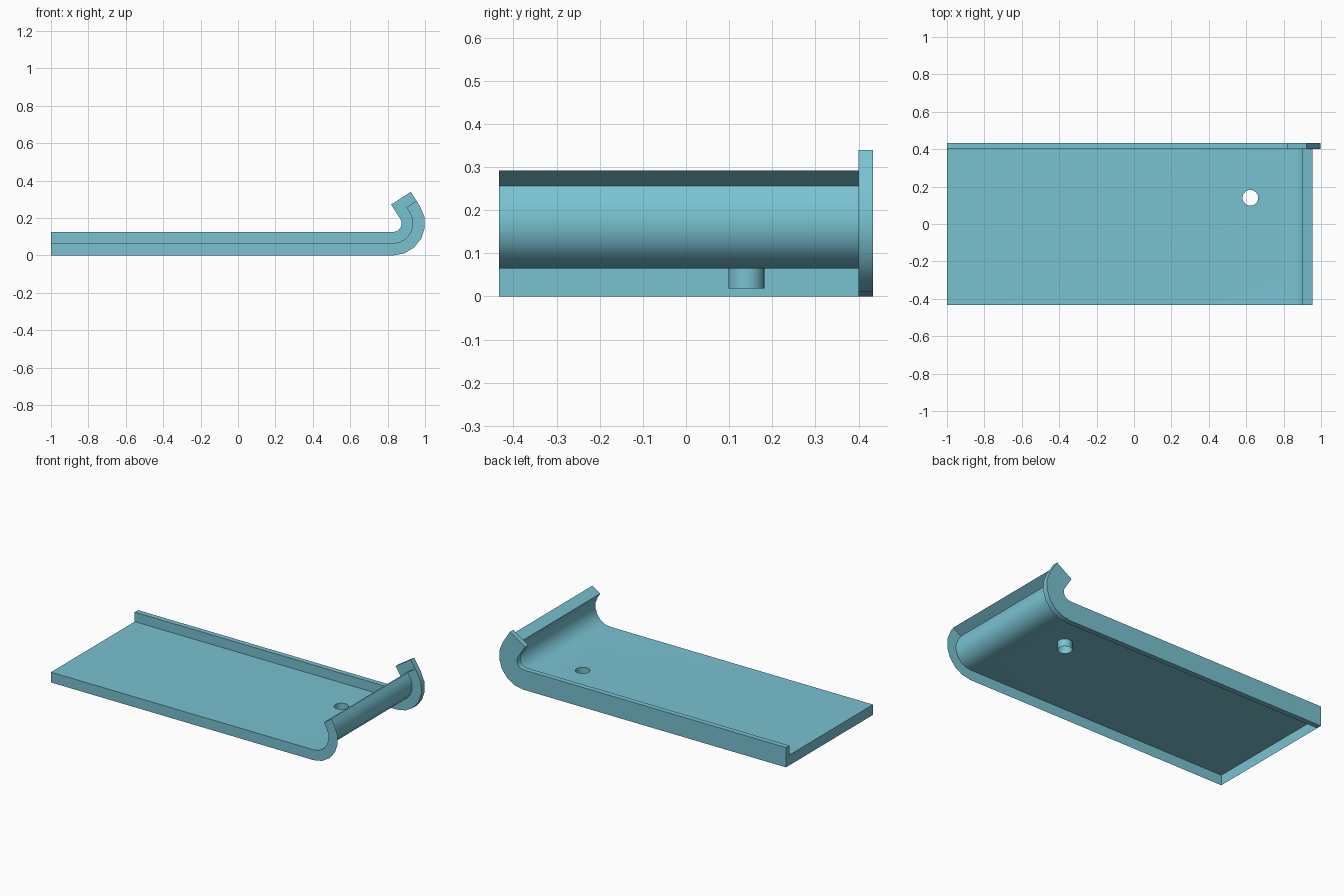
import bpy, bmesh, math
from mathutils import Vector

if "Cube" in bpy.data.objects:
    bpy.data.objects.remove(bpy.data.objects["Cube"])

Y0, Y1, Y2 = -0.433, 0.4, 0.433          # front edge, lip inner face, lip outer face
CX, R = 0.829, 0.171                     # bend centre x, outer bend radius (centre z = R)
BEND, SEGS = math.radians(123), 6
SHEET, LIP = 0.065, 0.125                # heights above the base
HOLE, HR, HN = (0.622, 0.14), 0.042, 24

mat = bpy.data.materials.new("teal")
mat.diffuse_color = (0.19, 0.54, 0.64, 1)
mat.use_nodes = True
mat.node_tree.nodes["Principled BSDF"].inputs["Base Color"].default_value = mat.diffuse_color


def profile(depth, tail, start=True):
    """Points (x, z) of the hooked outline, offset inward by depth."""
    r = R - depth
    pts = [(-1.0, depth)] if start else []
    for i in range(SEGS + 1):
        a = BEND * i / SEGS
        pts.append((CX + r * math.sin(a), R - r * math.cos(a)))
    x, z = pts[-1]
    pts.append((x + tail * math.cos(BEND), z + tail * math.sin(BEND)))
    return pts


def finish(bm, name, recalc=False):
    bmesh.ops.remove_doubles(bm, verts=bm.verts, dist=1e-5)
    if recalc:
        bmesh.ops.recalc_face_normals(bm, faces=bm.faces)
    me = bpy.data.meshes.new(name)
    bm.to_mesh(me)
    bm.free()
    me.materials.append(mat)
    ob = bpy.data.objects.new(name, me)
    bpy.context.collection.objects.link(ob)
    bpy.ops.object.select_all(action='DESELECT')
    ob.select_set(True)
    bpy.context.view_layer.objects.active = ob
    bpy.ops.object.shade_smooth_by_angle(angle=math.radians(35))


def quad(bm, *co):
    return bm.faces.new([bm.verts.new(c) for c in co])


def loft(bm, pa, ya, pb, yb):
    """Strip of quads between two profiles at given depths in y."""
    for (a, b), (c, d) in zip(zip(pa, pa[1:]), zip(pb, pb[1:])):
        quad(bm, (a[0], ya, a[1]), (b[0], ya, b[1]), (d[0], yb, d[1]), (c[0], yb, c[1]))


def ring(z):
    return [Vector((HOLE[0] + HR * math.cos(2 * math.pi * i / HN),
                    HOLE[1] + HR * math.sin(2 * math.pi * i / HN), z)) for i in range(HN)]


# open-bottomed shell: flat sheet with hole, hook, front wall, end wall, hook tip
bm = bmesh.new()
edges = []
rect = [(-1, Y0, SHEET), (CX, Y0, SHEET), (CX, Y1, SHEET), (-1, Y1, SHEET)]
for loop in (rect, ring(SHEET)):
    vs = [bm.verts.new(c) for c in loop]
    edges += [bm.edges.new((vs[i - 1], vs[i])) for i in range(len(vs))]
bmesh.ops.triangle_fill(bm, edges=edges, use_beauty=True, normal=(0, 0, 1))
for f in bm.faces:
    f.normal_update()
    if f.normal.z < 0:
        f.normal_flip()
inner = profile(SHEET, 0.033)
outer = profile(0, 0.033)
loft(bm, inner[1:], Y0, inner[1:], Y1)
loft(bm, outer, Y0, inner, Y0)
quad(bm, (-1, Y0, 0), (-1, Y0, SHEET), (-1, Y1, SHEET), (-1, Y1, 0))
(ix, iz), (ox, oz) = inner[-1], outer[-1]
quad(bm, (ox, Y0, oz), (ox, Y1, oz), (ix, Y1, iz), (ix, Y0, iz))
finish(bm, "hooked_sheet")

# solid raised lip along the back
bm = bmesh.new()
po, pi = profile(0, 0.09), profile(LIP, 0.09)
loft(bm, po, Y1, pi, Y1)
loft(bm, po, Y2, pi, Y2)
loft(bm, po, Y1, po, Y2)
loft(bm, pi, Y1, pi, Y2)
for k in (0, -1):
    (ax, az), (bx, bz) = po[k], pi[k]
    quad(bm, (ax, Y1, az), (ax, Y2, az), (bx, Y2, bz), (bx, Y1, bz))
finish(bm, "back_lip", True)

# short open sleeve under the hole
bm = bmesh.new()
top, low = ring(SHEET), ring(0.018)
for i in range(HN):
    quad(bm, top[i - 1], top[i], low[i], low[i - 1])
finish(bm, "hole_sleeve")
